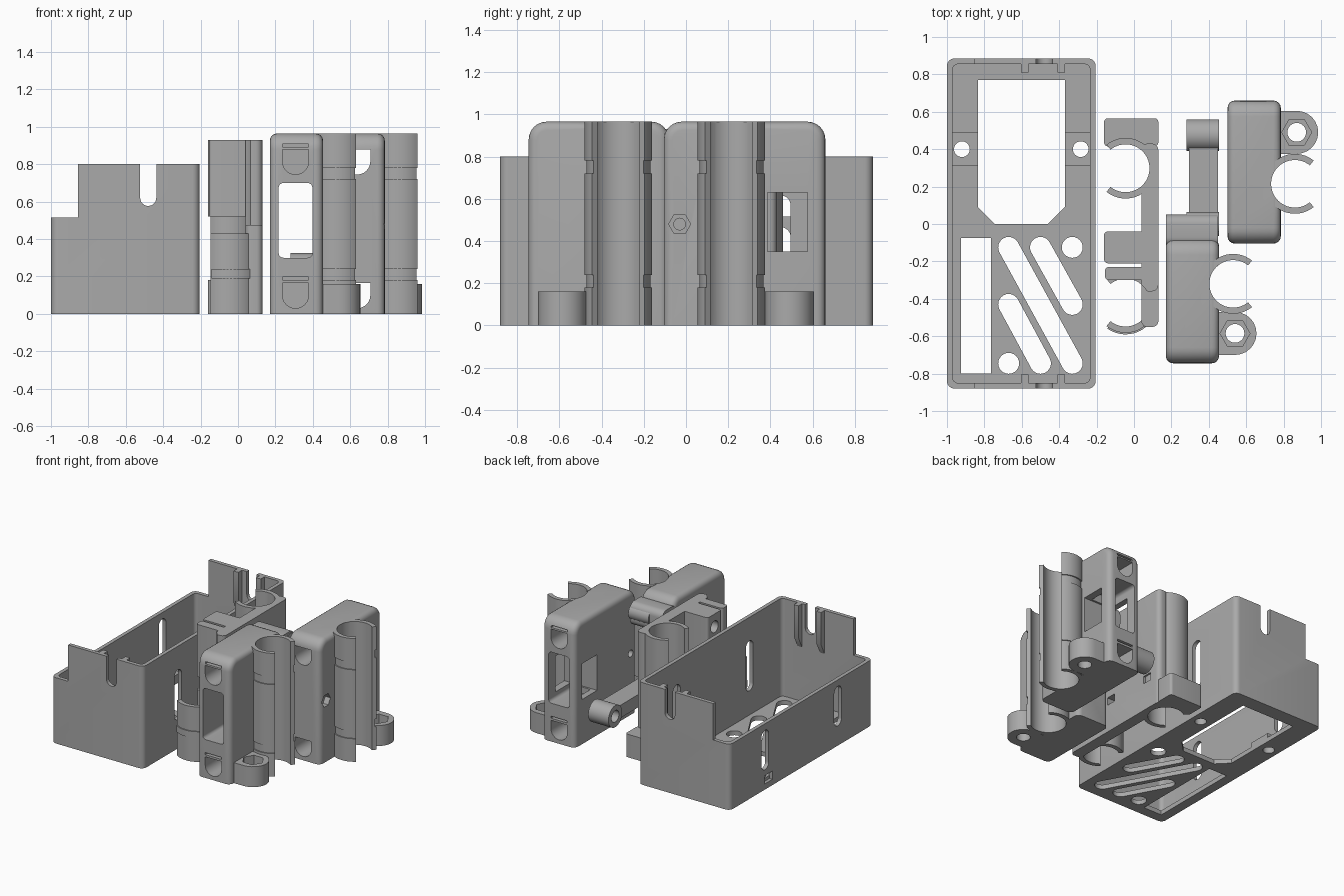
import bpy, bmesh
from math import pi, cos, sin, atan2, hypot, radians

if "Cube" in bpy.data.objects:
    bpy.data.objects.remove(bpy.data.objects["Cube"])

mat = bpy.data.materials.new("plain_grey")
mat.use_nodes = True
grey = (0.4, 0.4, 0.4, 1)
mat.diffuse_color = grey
mat.node_tree.nodes["Principled BSDF"].inputs["Base Color"].default_value = grey


# ---- outlines ----
def rect(u0, u1, v0, v1):
    return [(u0, v0), (u1, v0), (u1, v1), (u0, v1)]


def arc(c, r, a0, a1, n=12):
    return [(c[0] + r * cos(a0 + (a1 - a0) * i / n), c[1] + r * sin(a0 + (a1 - a0) * i / n)) for i in range(n + 1)]


def ngon(c, r, n=32):
    return arc(c, r, 0, 2 * pi, n)[:-1]


def slot(p, q, r):
    a = atan2(q[1] - p[1], q[0] - p[0])
    return arc(q, r, a - pi / 2, a + pi / 2) + arc(p, r, a + pi / 2, a + 1.5 * pi)


def round_rect(u0, u1, v0, v1, r):
    corners = [(u1 - r, v1 - r), (u0 + r, v1 - r), (u0 + r, v0 + r), (u1 - r, v0 + r)]
    return [p for i, c in enumerate(corners) for p in arc(c, r, i * pi / 2, (i + 1) * pi / 2, 6)]


def c_shape(c, r_out, r_in, facing, gap):
    a0, a1 = facing + gap, facing + 2 * pi - gap
    return arc(c, r_out, a0, a1, 40) + arc(c, r_in, a1, a0, 40)


# ---- solids ----
def prism(name, pts, lo, hi, axis="z"):
    place = {"x": lambda u, v, w: (w, u, v), "y": lambda u, v, w: (u, w, v), "z": lambda u, v, w: (u, v, w)}[axis]
    bm = bmesh.new()
    base = bm.faces.new([bm.verts.new(place(u, v, lo)) for u, v in pts])
    top = bmesh.ops.extrude_face_region(bm, geom=[base])["geom"]
    bmesh.ops.translate(bm, vec=place(0, 0, hi - lo), verts=[e for e in top if isinstance(e, bmesh.types.BMVert)])
    bmesh.ops.recalc_face_normals(bm, faces=bm.faces)
    mesh = bpy.data.meshes.new(name)
    bm.to_mesh(mesh)
    bm.free()
    mesh.materials.append(mat)
    ob = bpy.data.objects.new(name, mesh)
    bpy.context.collection.objects.link(ob)
    return ob


def cut(ob, *outline):
    cutter = prism("cutter", *outline)
    mod = ob.modifiers.new("cut", "BOOLEAN")
    mod.operation, mod.solver, mod.object = "DIFFERENCE", "EXACT", cutter
    bpy.context.view_layer.objects.active = ob
    bpy.ops.object.modifier_apply(modifier=mod.name)
    bpy.data.objects.remove(cutter)


# ---- open case ----
case = prism("case", round_rect(-1, -0.205, -0.88, 0.885, 0.04), 0, 0.8)
cut(case, round_rect(-0.97, -0.235, -0.85, 0.855, 0.03), 0.035, 1)
cut(case, rect(-1.1, -0.855, -1, 1), 0.515, 1)
cut(case, [(-0.745, 0), (-0.46, 0), (-0.37, 0.09), (-0.37, 0.77), (-0.835, 0.77), (-0.835, 0.09)], -0.1, 0.1)
cut(case, rect(-0.925, -0.765, -0.8, -0.075), -0.1, 0.1)
L, M, R = -0.67, -0.5, -0.33
T, C, B = -0.125, -0.43, -0.745
for p, q in [((L, T), (R, B)), ((M, T), (R, C)), ((L, C), (M, B)), ((L, B), (L, B)), ((R, T), (R, T))]:
    cut(case, slot(p, q, 0.056), -0.1, 0.1)
for x in (-0.92, -0.285):
    cut(case, ngon((x, 0.4), 0.042), -0.1, 0.1)
for y in (-0.45, 0.45):
    cut(case, slot((y, 0.2), (y, 0.42), 0.045), -1.1, -0.9, "x")
    cut(case, slot((y, 0.27), (y, 0.57), 0.045), -0.3, -0.1, "x")
cut(case, rect(0.36, 0.46, 0.045, 0.11), -1.1, -0.95, "x")
cut(case, slot((-0.48, 0.62), (-0.48, 1), 0.043), -1, 1, "y")

# screw bosses and end ribs inside the case
for x0, x1, xc in ((-0.975, -0.835, -0.92), (-0.37, -0.23, -0.285)):
    boss = prism("screw_boss", rect(x0, x1, 0.31, 0.49), 0.02, 0.07)
    cut(boss, ngon((xc, 0.4), 0.042), -0.1, 0.2)
for y_wall, s in ((0.86, -1), (-0.855, 1)):
    for x0, x1 in ((-0.605, -0.565), (-0.41, -0.37)):
        profile = [(y_wall, 0.45), (y_wall + s * 0.05, 0.55), (y_wall + s * 0.05, 0.8), (y_wall, 0.8)]
        prism("end_rib", profile, x0, x1, "x")


# ---- tall cartridge holders ----
def cartridge(label, x0, y0, y1, clip_y, ear_y, end):
    """end is -1 when the open end faces the front, +1 when it faces the back."""
    x1, h = x0 + 0.285, 0.965
    body = prism(label + "_body", rect(x0, x1, y0, y1), 0, h)
    bm = bmesh.new()
    bm.from_mesh(body.data)
    ends = [e for e in bm.edges if all(v.co.z > 0.5 for v in e.verts) and abs(e.verts[0].co.x - e.verts[1].co.x) > 0.1]
    bmesh.ops.bevel(bm, geom=ends, offset=0.085, segments=6, profile=0.5, affect="EDGES")
    sides = [e for e in bm.edges if max(v.co.z for v in e.verts) > 0.01 and len(e.link_faces) == 2
             and e.calc_face_angle() > 1]
    bmesh.ops.bevel(bm, geom=sides, offset=0.04, segments=4, profile=0.5, affect="EDGES")
    bm.to_mesh(body.data)
    bm.free()

    # windows and rounded pockets in the end faces
    xm = (x0 + x1) / 2 - 0.005
    face, through = (y0, end < 0) if end < 0 else (y1, False)
    inner = face - end * 0.26
    lo, hi = min(face + end * 0.1, inner), max(face + end * 0.1, inner)
    cut(body, round_rect(xm - 0.09, xm + 0.09, 0.3, 0.7, 0.025), *((-2, 2) if through else (lo, hi)), "y")
    for base in (0.03, 0.745):
        d_hole = arc((xm, base + 0.07), 0.07, pi, 2 * pi) + [(xm + 0.07, base + 0.135), (xm - 0.07, base + 0.135)]
        cut(body, d_hole, *((lo, hi) if through else (-2, 2)), "y")
    for z in (0.19, 0.9):
        cut(body, rect(xm - 0.07, xm + 0.07, z - 0.008, z + 0.008), lo, hi, "y")

    # gripping clip with tie grooves
    c = (x1 + 0.075, clip_y)
    cut(body, ngon(c, 0.127, 48), -0.1, 1.1)
    clip = prism(label + "_clip", c_shape(c, 0.16, 0.127, 0, radians(51)), 0, h)
    cut(clip, rect(x0, x1 - 0.03, clip_y - 0.3, clip_y + 0.3), -0.1, 1.1)
    for z in (0.18, 0.72):
        cut(clip, c_shape(c, 0.2, 0.152, 0, 0.1), z, z + 0.06)

    # bolt ear with nut pocket
    e = (x1 + 0.085, ear_y)
    outline = arc(e, 0.115, -pi / 2, pi / 2) + [(x1 - 0.02, ear_y + 0.115), (x1 - 0.02, ear_y - 0.115)]
    ear = prism(label + "_ear", outline, 0, 0.16)
    cut(ear, ngon(e, 0.08, 6), 0.08, 0.3)
    cut(ear, ngon(e, 0.05), -0.1, 0.3)
    return body


cartridge("front_holder", 0.17, -0.745, -0.08, -0.32, -0.585, -1)
back = cartridge("back_holder", 0.5, -0.105, 0.66, 0.215, 0.49, 1)
cut(back, rect(0.385, 0.575, 0.35, 0.63), 0.4, 0.9, "x")
cut(back, ngon((-0.03, 0.48), 0.052, 6), 0.74, 0.9, "x")
cut(back, ngon((-0.03, 0.48), 0.028, 16), 0.4, 0.9, "x")

# ---- link arm behind the front holder ----
pivot = prism("arm_pivot", ngon((0.475, 0.24), 0.085), 0.28, 0.455, "x")
cut(pivot, ngon((0.475, 0.24), 0.045), 0.2, 0.34, "x")
prism("arm_bar", rect(-0.1, 0.41, 0.19, 0.29), 0.295, 0.45, "x")
prism("top_lug", round_rect(-0.12, 0.05, 0.74, 0.92, 0.05), 0.17, 0.45, "x")
prism("top_knob", ngon((0, 0.84), 0.065), 0.28, 0.455, "x")

# ---- middle bracket ----
spine = prism("bracket_spine", round_rect(0.04, 0.13, -0.36, 0.43, 0.035), 0, 0.93)
prism("bracket_low_spine", round_rect(0.04, 0.13, -0.55, -0.2, 0.03), 0, 0.475)
for y in (-0.1, 0.3):
    cut(spine, rect(y - 0.04, y + 0.04, 0.22, 0.28), 0, 0.2, "x")
for name, y, h in (("bracket_tall_clip", 0.298, 0.93), ("bracket_short_clip", -0.42, 0.43)):
    prism(name, c_shape((-0.045, y), 0.162, 0.128, pi, radians(51)), 0, h)
    cut(spine, ngon((-0.045, y), 0.128, 48), -0.1, 1)
prism("clip_band", c_shape((-0.045, -0.42), 0.17, 0.15, pi, radians(55)), 0.19, 0.24)
foot = prism("bracket_foot", round_rect(-0.16, 0.13, 0.415, 0.565, 0.02), 0, 0.18)
cut(foot, ngon((-0.045, 0.298), 0.128, 48), -0.1, 1)
block = prism("bracket_block", round_rect(-0.16, 0.06, -0.21, -0.04, 0.02), 0.52, 0.93)
cut(block, ngon((-0.125, 0.83), 0.045), -0.3, 0.0, "x")
prism("bracket_tab", round_rect(-0.155, 0.06, -0.3, -0.23, 0.02), 0.52, 0.93)

# ---- shading ----
for ob in bpy.context.scene.objects:
    ob.select_set(ob.type == "MESH")
bpy.ops.object.shade_smooth_by_angle(angle=radians(30))
